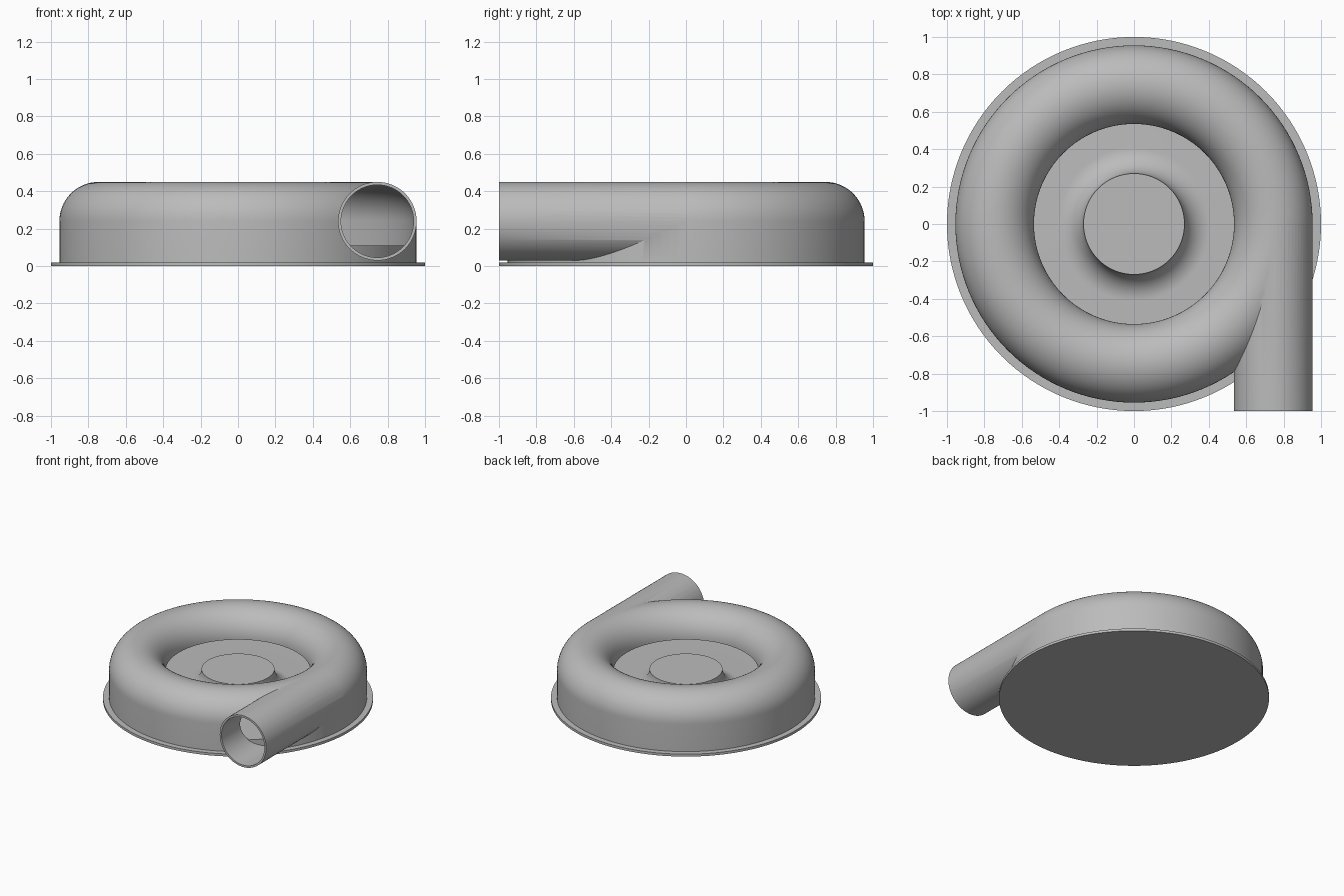
import bpy, bmesh
from math import sin, cos, pi, radians
from mathutils import Matrix

cube = bpy.data.objects.get("Cube")
if cube:
    bpy.data.objects.remove(cube, do_unlink=True)

SEG, TUBE_SEG = 128, 64
RING_R, TUBE_R, TUBE_Z, WALL = 0.745, 0.21, 0.24, 0.016
PLATE_TOP, FLOOR_TOP = 0.02, 0.11

metal = bpy.data.materials.new("cast grey metal")
metal.use_nodes = True
grey = (0.5, 0.5, 0.5, 1)
metal.diffuse_color = grey
metal.node_tree.nodes["Principled BSDF"].inputs["Base Color"].default_value = grey


def finish(bm, name):
    bmesh.ops.recalc_face_normals(bm, faces=bm.faces)
    mesh = bpy.data.meshes.new(name)
    bm.to_mesh(mesh)
    bm.free()
    mesh.materials.append(metal)
    obj = bpy.data.objects.new(name, mesh)
    bpy.context.collection.objects.link(obj)
    return obj


def lathe(name, profile, closed):
    """Revolve (radius, z) points; open profiles get flat caps."""
    bm = bmesh.new()
    rings = [[bm.verts.new((r * cos(2 * pi * i / SEG), r * sin(2 * pi * i / SEG), z))
              for i in range(SEG)] for r, z in profile]
    pairs = list(zip(rings, rings[1:]))
    if closed:
        pairs.append((rings[-1], rings[0]))
    else:
        bm.faces.new(rings[0])
        bm.faces.new(rings[-1])
    for a, b in pairs:
        for i in range(SEG):
            j = (i + 1) % SEG
            bm.faces.new((a[i], a[j], b[j], b[i]))
    return finish(bm, name)


def tube(name, radius, y0, y1):
    bm = bmesh.new()
    place = Matrix.Translation((RING_R, (y0 + y1) / 2, TUBE_Z)) @ Matrix.Rotation(pi / 2, 4, "X")
    bmesh.ops.create_cone(bm, cap_ends=True, segments=TUBE_SEG, radius1=radius,
                          radius2=radius, depth=y1 - y0, matrix=place)
    return finish(bm, name)


def half_round(radius):
    """Upper half of the casing section, from the inner rim to the outer wall."""
    n = TUBE_SEG // 2
    return [(RING_R - radius * cos(pi * i / n), TUBE_Z + radius * sin(pi * i / n))
            for i in range(n + 1)]


def combine(target, tool, operation):
    mod = target.modifiers.new(operation.lower(), "BOOLEAN")
    mod.operation, mod.solver, mod.object = operation, "EXACT", tool
    bpy.context.view_layer.objects.active = target
    bpy.ops.object.modifier_apply(modifier=mod.name)
    bpy.data.objects.remove(tool, do_unlink=True)


# Round casing joined to the tangent outlet pipe
outer, inner = TUBE_R, TUBE_R - WALL
casing = lathe("casing_and_outlet", half_round(outer) +
               [(RING_R + outer, 0.015), (RING_R - outer, 0.015)], True)
combine(casing, tube("outlet_pipe", outer, -1.0, 0.0), "UNION")

# Hollow out the casing and the pipe
combine(casing, lathe("casing_hollow", half_round(inner) +
                      [(RING_R + inner, -0.1), (0.45, -0.1), (0.45, TUBE_Z)], True), "DIFFERENCE")
combine(casing, tube("pipe_bore", inner, -1.1, -0.002), "DIFFERENCE")

# Base plate
plate = lathe("base_plate", [(1.0, 0), (1.0, PLATE_TOP)], False)

# Raised floor with the flared central hub
HUB_R, FLARE = 0.27, 0.14
flare = [(HUB_R + FLARE * (1 - sin(a)), FLOOR_TOP + FLARE * (1 - cos(a)))
         for a in (radians(90 * i / 16) for i in range(17))]
hub = lathe("floor_and_hub", [(0.945, 0.01), (0.945, FLOOR_TOP)] + flare, False)

# Smooth shading with crisp rims
bpy.ops.object.select_all(action="DESELECT")
for obj in (casing, plate, hub):
    obj.select_set(True)
bpy.context.view_layer.objects.active = casing
bpy.ops.object.shade_smooth_by_angle(angle=radians(30))
